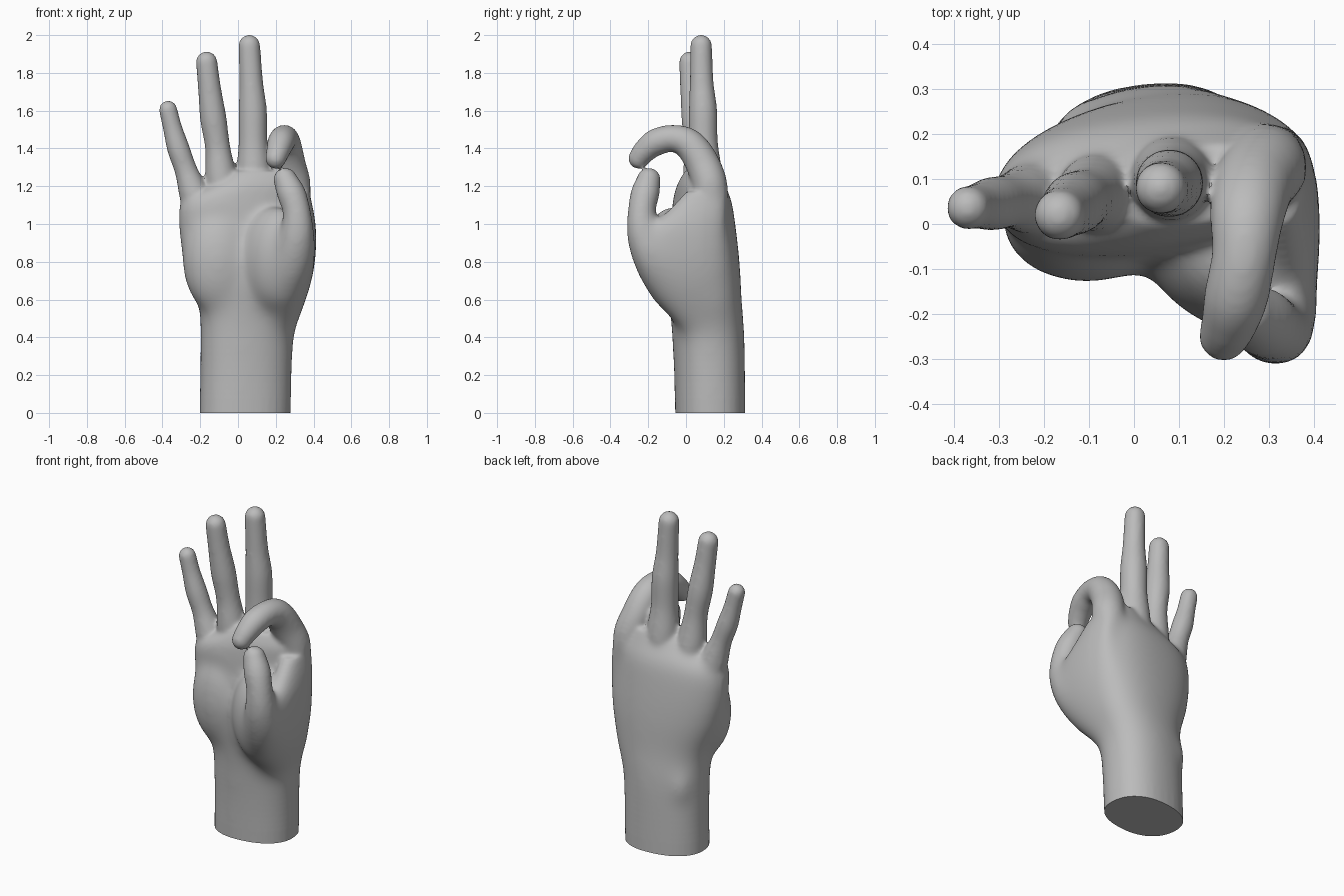
import bpy, bmesh, math
from mathutils import Vector, Matrix

cube = bpy.data.objects.get("Cube")
if cube:
    bpy.data.objects.remove(cube, do_unlink=True)

SIDES, STEPS = 32, 6
ANGLES = [math.tau * i / SIDES for i in range(SIDES)]
bm = bmesh.new()


def spline(rows):
    """Resample rows of numbers along a smooth curve."""
    rows = [Vector(r) for r in rows]
    out = []
    for i in range(len(rows) - 1):
        a, b, c, d = rows[max(i - 1, 0)], rows[i], rows[i + 1], rows[min(i + 2, len(rows) - 1)]
        for s in range(STEPS):
            t = s / STEPS
            out.append(b + (c - a) * (t / 2) + (2 * a - 5 * b + 4 * c - d) * (t * t / 2)
                       + (3 * b - a - 3 * c + d) * (t ** 3 / 2))
    return out + [rows[-1]]


def skin(rings):
    loops = [[bm.verts.new(p) for p in ring] for ring in rings]
    for lo, hi in zip(loops, loops[1:]):
        for i in range(SIDES):
            j = (i + 1) % SIDES
            bm.faces.new((lo[i], lo[j], hi[j], hi[i]))
    bm.faces.new(loops[0][::-1])
    bm.faces.new(loops[-1])


def boxy(v):
    return math.copysign(abs(v) ** .88, v)


def loft(rows):
    """Stack level ovals: z, centre x, centre y, radius x, radius y, turn in degrees."""
    rings = []
    for z, x, y, rx, ry, turn in spline(rows):
        spin = Matrix.Rotation(math.radians(turn), 3, 'Z')
        rings.append([Vector((x, y, z)) + spin @ Vector((rx * boxy(math.cos(a)),
                                                         ry * boxy(math.sin(a)), 0))
                      for a in ANGLES])
    skin(rings)


def blob(centre, radii, turn=0):
    m = (Matrix.Translation(centre) @ Matrix.Rotation(math.radians(turn), 4, 'Z')
         @ Matrix.Diagonal((*radii, 1)))
    bmesh.ops.create_uvsphere(bm, u_segments=SIDES, v_segments=16, radius=1, matrix=m)


def digit(rows):
    """Round tube along x, y, z, radius with a domed tip."""
    pts = spline(rows)
    rings = []
    for i, p in enumerate(pts):
        along = (pts[min(i + 1, len(pts) - 1)] - pts[max(i - 1, 0)]).xyz
        q = Vector((0, 0, 1)).rotation_difference(along)
        rings.append([p.xyz + q @ Vector((math.cos(a), math.sin(a), 0)) * p[3] for a in ANGLES])
    skin(rings)
    blob(pts[-1].xyz, [pts[-1][3]] * 3)


# Forearm, wrist and palm
loft([(-.1, .035, .13, .24, .182, 7), (.2, .042, .125, .243, .186, 7),
      (.4, .048, .118, .251, .191, 7), (.5, .06, .112, .264, .191, 7),
      (.6, .07, .102, .288, .191, 7), (.8, .047, .097, .338, .183, 7),
      (1.0, .03, .092, .347, .163, 7), (1.12, .035, .086, .332, .147, 8),
      (1.21, .1, .08, .25, .118, 9), (1.28, .14, .085, .175, .085, 10)])

# Web between thumb and index finger
loft([(.42, .2, .11, .095, .125, 0), (.65, .268, .015, .11, .228, 0),
      (.8, .307, -.02, .102, .26, 0), (.95, .332, -.01, .083, .23, 0),
      (1.05, .335, .05, .069, .17, 0), (1.17, .32, .11, .058, .11, 0)])

# Palm pads and wrist bone
blob((.2, -.07, .81), (.2, .155, .28), -35)
blob((-.1, .012, .8), (.2, .145, .29), 3)
blob((-.12, .205, .41), (.06, .075, .1))

# Thumb
digit([(.15, .05, .58, .11), (.22, -.055, .68, .13), (.285, -.157, .8, .122),
       (.313, -.223, .94, .096), (.312, -.235, 1.06, .076), (.282, -.216, 1.16, .076),
       (.25, -.197, 1.235, .063)])

# Index finger, curled towards the thumb
digit([(.26, .12, .98, .1), (.293, .13, 1.18, .094), (.267, .087, 1.32, .09),
       (.252, .018, 1.42, .083), (.245, -.07, 1.453, .072), (.228, -.16, 1.432, .072),
       (.212, -.22, 1.385, .063), (.2, -.25, 1.347, .056)])

# Middle, ring and little fingers
digit([(.09, .12, 1.0, .09), (.085, .1, 1.25, .094), (.08, .092, 1.43, .077),
       (.078, .09, 1.6, .075), (.07, .083, 1.75, .063), (.06, .08, 1.944, .058)])
digit([(-.05, .1, .98, .09), (-.085, .07, 1.21, .087), (-.107, .058, 1.4, .067),
       (-.131, .046, 1.56, .07), (-.151, .03, 1.72, .061), (-.166, .02, 1.857, .057)])
digit([(-.15, .08, .92, .1), (-.222, .06, 1.13, .085), (-.274, .052, 1.28, .061),
       (-.316, .045, 1.4, .06), (-.347, .04, 1.51, .051), (-.37, .036, 1.605, .049)])

mesh = bpy.data.meshes.new("hand_parts")
bm.to_mesh(mesh)
bm.free()
hand = bpy.data.objects.new("hand", mesh)
bpy.context.collection.objects.link(hand)

# Fuse the parts into one soft skin
remesh = hand.modifiers.new("fuse", 'REMESH')
remesh.mode = 'VOXEL'
remesh.voxel_size = .01
soften = hand.modifiers.new("soften", 'SMOOTH')
soften.factor = .5
soften.iterations = 14
graph = bpy.context.evaluated_depsgraph_get()
skin_mesh = bpy.data.meshes.new_from_object(hand.evaluated_get(graph))
hand.modifiers.clear()
hand.data = skin_mesh
bpy.data.meshes.remove(mesh)
skin_mesh.name = "hand"

# Blend the pads and wrist into the palm, fading out towards the digits
bm = bmesh.new()
bm.from_mesh(skin_mesh)
for step in range(24):
    fade = step / 23
    top, low = 1.16 - .4 * fade, .08 + .32 * fade
    fleshy = [v for v in bm.verts if low < v.co.z < top + (.08 if v.co.y > .1 else 0)]
    for _ in range(5):
        bmesh.ops.smooth_vert(bm, verts=fleshy, factor=.5,
                              use_axis_x=True, use_axis_y=True, use_axis_z=True)

# Flat cut end of the forearm
cut = bmesh.ops.bisect_plane(bm, geom=bm.verts[:] + bm.edges[:] + bm.faces[:],
                             plane_co=(0, 0, 0), plane_no=(0, 0, 1), clear_inner=True)
rim = [e for e in cut["geom_cut"] if isinstance(e, bmesh.types.BMEdge)]
bmesh.ops.holes_fill(bm, edges=rim, sides=0)
bmesh.ops.recalc_face_normals(bm, faces=bm.faces[:])
bm.to_mesh(skin_mesh)
bm.free()

# Plain grey material
grey = bpy.data.materials.new("plain_grey")
grey.use_nodes = True
colour = (.5, .5, .5, 1)
grey.diffuse_color = colour
grey.node_tree.nodes["Principled BSDF"].inputs["Base Color"].default_value = colour
skin_mesh.materials.clear()
skin_mesh.materials.append(grey)

bpy.context.view_layer.objects.active = hand
hand.select_set(True)
bpy.ops.object.shade_smooth_by_angle(angle=math.radians(40))
